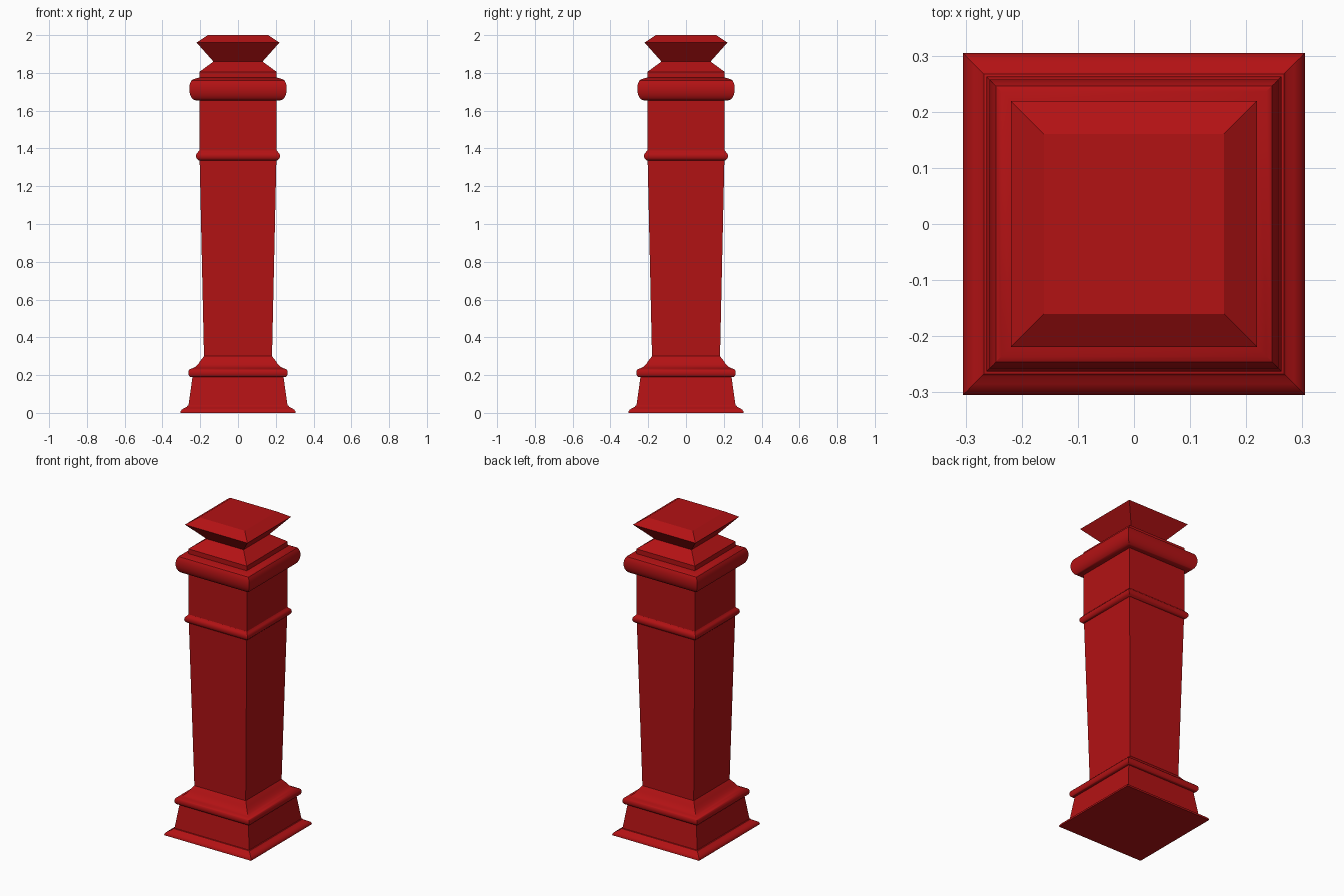
import bpy, bmesh
from math import sin, cos, radians

if "Cube" in bpy.data.objects:
    bpy.data.objects.remove(bpy.data.objects["Cube"])

red = bpy.data.materials.new("red_paint")
red.diffuse_color = (0.45, 0.006, 0.007, 1)
red.use_nodes = True
red.node_tree.nodes["Principled BSDF"].inputs["Base Color"].default_value = red.diffuse_color


def arc(cx, cz, rx, rz, a0, a1, n=6):
    """Elliptical moulding curve as (half width, height) points."""
    angles = [radians(a0 + (a1 - a0) * i / n) for i in range(n + 1)]
    return [(cx + rx * cos(a), cz + rz * sin(a)) for a in angles]


def square_loft(name, profile, cap_bottom=False, cap_top=False):
    """Sweep a (half width, height) profile around a square."""
    bm = bmesh.new()
    rings = [[bm.verts.new((sx * w, sy * w, z))
              for sx, sy in ((-1, -1), (1, -1), (1, 1), (-1, 1))]
             for w, z in profile]
    for low, high in zip(rings, rings[1:]):
        for i in range(4):
            j = (i + 1) % 4
            bm.faces.new((low[i], low[j], high[j], high[i]))
    if cap_bottom:
        bm.faces.new(rings[0][::-1])
    if cap_top:
        bm.faces.new(rings[-1])
    mesh = bpy.data.meshes.new(name)
    bm.to_mesh(mesh)
    bm.free()
    mesh.materials.append(red)
    obj = bpy.data.objects.new(name, mesh)
    bpy.context.collection.objects.link(obj)
    bpy.ops.object.select_all(action='DESELECT')
    obj.select_set(True)
    bpy.context.view_layer.objects.active = obj
    bpy.ops.object.shade_smooth_by_angle(angle=radians(32))
    return obj


# Foot lip and sloping plinth
square_loft("plinth", [(0.305, 0), (0.304, 0.008), (0.298, 0.017),
                       (0.285, 0.025), (0.272, 0.031), (0.267, 0.038),
                       (0.262, 0.04), (0.241, 0.19)], cap_bottom=True)

# Rounded base moulding with a cove up to the shaft
square_loft("base_moulding", [(0.241, 0.19)]
            + arc(0.249, 0.212, 0.014, 0.022, -90, 60, 8)
            + [(0.24, 0.237), (0.225, 0.244), (0.212, 0.256),
               (0.2, 0.275), (0.18, 0.30)])

# Tapered shaft, wider at the top
square_loft("shaft", [(0.18, 0.30), (0.203, 1.335)])

# Thin collar ring
square_loft("collar", [(0.203, 1.335), (0.209, 1.337)]
            + arc(0.209, 1.36, 0.013, 0.02, -70, 70)
            + [(0.206, 1.388), (0.205, 1.39)])

# Straight neck
square_loft("neck", [(0.205, 1.39), (0.205, 1.655)])

# Heavy rounded capital moulding
square_loft("capital_moulding", [(0.205, 1.655)]
            + arc(0.224, 1.715, 0.034, 0.06, -90, 50, 10)
            + [(0.236, 1.766), (0.222, 1.771), (0.205, 1.775)])

# Sloped shoulder above the capital
square_loft("shoulder", [(0.205, 1.775), (0.205, 1.805), (0.13, 1.86)])

# Flared cap with bevelled flat top
square_loft("cap", [(0.13, 1.86), (0.219, 1.96), (0.16, 2.0)], cap_top=True)
